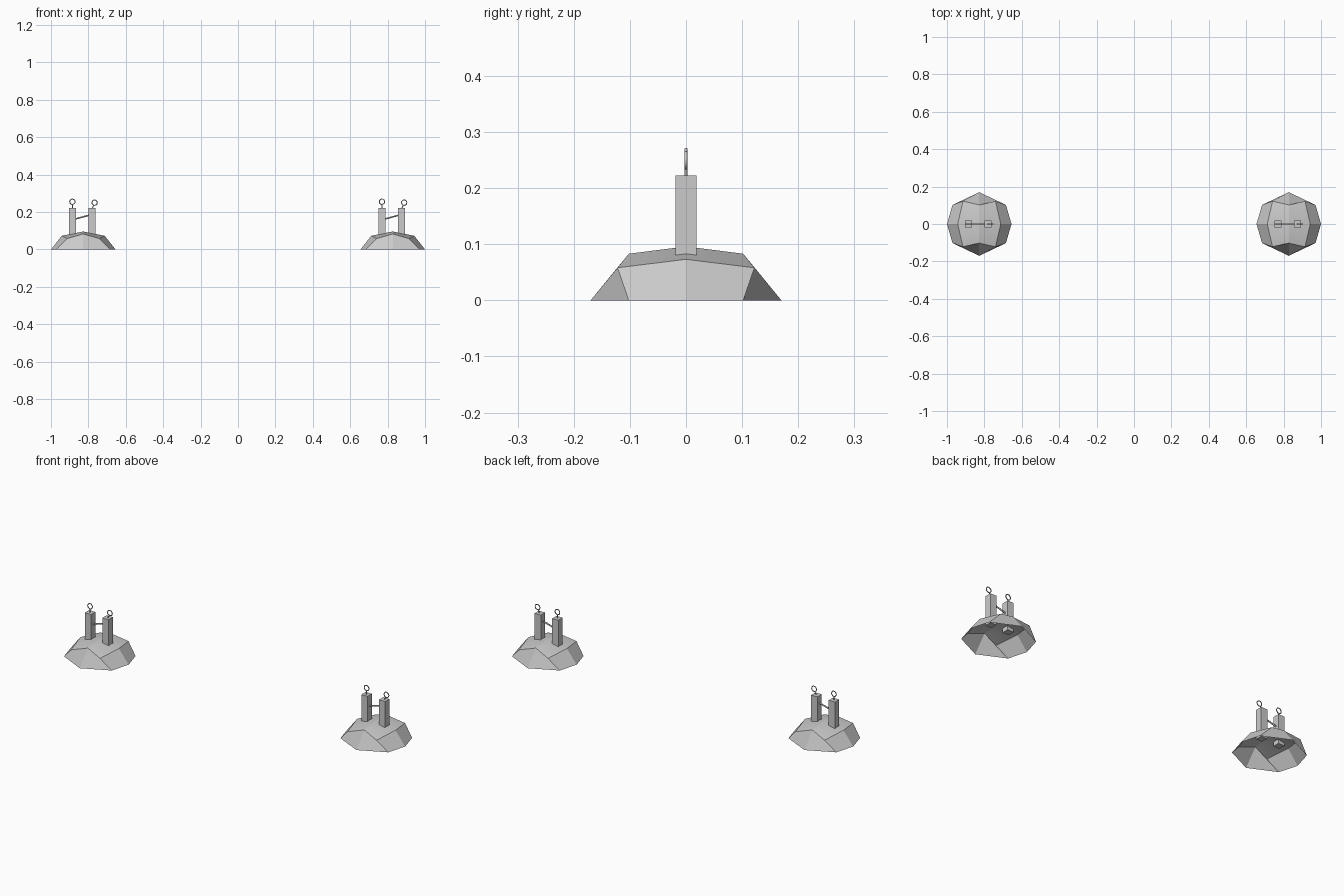
import bpy, bmesh
from math import radians, pi
from mathutils import Vector

if "Cube" in bpy.data.objects:
    bpy.data.objects.remove(bpy.data.objects["Cube"])


def finish(bm, name):
    bmesh.ops.recalc_face_normals(bm, faces=bm.faces[:])
    mesh = bpy.data.meshes.new(name)
    bm.to_mesh(mesh)
    bm.free()
    obj = bpy.data.objects.new(name, mesh)
    bpy.context.collection.objects.link(obj)
    return obj


def smooth(obj, angle=30):
    bpy.ops.object.select_all(action='DESELECT')
    obj.select_set(True)
    bpy.context.view_layer.objects.active = obj
    bpy.ops.object.shade_smooth_by_angle(angle=radians(angle))


def ring8(side, corner, front):
    """Eight points from one quarter, mirrored in x and y."""
    (sx, sz), (cx, cy, cz), (fy, fz) = side, corner, front
    return [(sx, 0, sz), (cx, cy, cz), (0, fy, fz), (-cx, cy, cz),
            (-sx, 0, sz), (-cx, -cy, cz), (0, -fy, fz), (cx, -cy, cz)]


# Faceted mound, open underneath
def mound(name, x):
    bm = bmesh.new()
    low = [bm.verts.new(p) for p in ring8((.1725, 0), (.143, .102, 0), (.17, 0))]
    high = [bm.verts.new(p) for p in ring8((.115, .073), (.087, .122, .058), (.102, .083))]
    peak = bm.verts.new((0, 0, .096))
    for i in range(8):
        j = (i + 1) % 8
        bm.faces.new((low[i], low[j], high[j], high[i]))
    for i in range(0, 8, 2):
        bm.faces.new((high[i], high[i + 1], high[(i + 2) % 8], peak))
    bmesh.ops.translate(bm, verts=bm.verts[:], vec=(x, 0, 0))
    smooth(finish(bm, name), 20)


# Square post
def post(name, x, bottom=.064, top=.222, width=.037):
    bm = bmesh.new()
    bmesh.ops.create_cube(bm, size=1)
    bmesh.ops.scale(bm, verts=bm.verts[:], vec=(width, width, top - bottom))
    bmesh.ops.translate(bm, verts=bm.verts[:], vec=(x, 0, (top + bottom) / 2))
    finish(bm, name)


# Thin round bar between two points
def bar(name, a, b, radius):
    a, b = Vector(a), Vector(b)
    d = b - a
    bm = bmesh.new()
    bmesh.ops.create_cone(bm, cap_ends=True, segments=8, radius1=radius,
                          radius2=radius, depth=d.length)
    obj = finish(bm, name)
    obj.rotation_euler = d.to_track_quat('Z', 'Y').to_euler()
    obj.location = (a + b) / 2
    smooth(obj, 50)


# Upright wire loop on a short stem
def loop(name, x, cx, cz):
    bpy.ops.mesh.primitive_torus_add(major_segments=16, minor_segments=6,
                                     major_radius=.0142, minor_radius=.0026,
                                     location=(cx, 0, cz), rotation=(pi / 2, 0, 0))
    ring = bpy.context.object
    ring.name = name
    smooth(ring, 65)
    foot = Vector((x, 0, .215))
    centre = Vector((cx, 0, cz))
    bar(name + "_stem", foot, centre + (foot - centre).normalized() * .014, .0026)


for side, x in (("left", -.8275), ("right", .8275)):
    mound(side + "_mound", x)
    a, b = x - .058, x + .047
    post(side + "_post_a", a)
    post(side + "_post_b", b)
    loop(side + "_loop_a", a, a, .255)
    loop(side + "_loop_b", b, b + .014, .250)
    bar(side + "_crossbar", (a + .012, 0, .162), (b - .012, 0, .184), .004)
